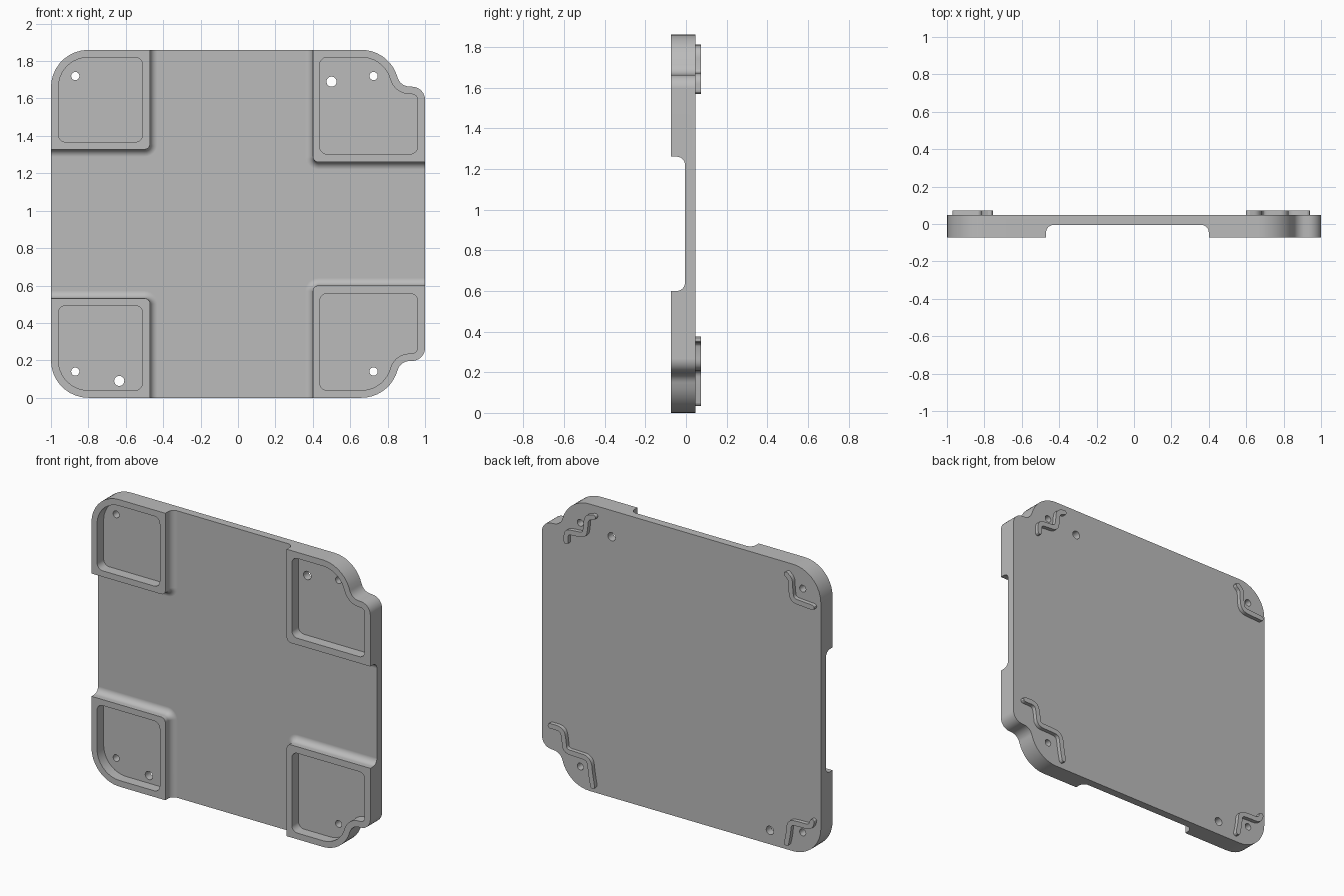
import bpy, bmesh
from math import cos, sin, radians, pi
from mathutils import Vector

if "Cube" in bpy.data.objects:
    bpy.data.objects.remove(bpy.data.objects["Cube"], do_unlink=True)

HEIGHT = 1.86
FRONT, FLOOR, BACK, RIDGE_TOP = -0.073, -0.005, 0.047, 0.073
COVE = 0.04
RIM = 0.04

grey = bpy.data.materials.new("plain grey")
grey.use_nodes = True
grey.diffuse_color = (0.5, 0.5, 0.5, 1)
grey.node_tree.nodes["Principled BSDF"].inputs["Base Color"].default_value = (0.5, 0.5, 0.5, 1)


def arc(cx, cz, r, a0, a1, n=9):
    angles = [radians(a0 + (a1 - a0) * i / n) for i in range(n + 1)]
    return [(cx + r * cos(a), cz + r * sin(a)) for a in angles]


def rounded_rect(x0, z0, x1, z1, r, n=6):
    return (arc(x1 - r, z1 - r, r, 0, 90, n) + arc(x0 + r, z1 - r, r, 90, 180, n)
            + arc(x0 + r, z0 + r, r, 180, 270, n) + arc(x1 - r, z0 + r, r, 270, 360, n))


def flip(points):
    return [(x, HEIGHT - z) for x, z in reversed(points)]


def notched_corner(d):
    # convex shoulder, concave fillet, then the large corner, all inset by d
    return (arc(0.93, 1.593, 0.07 - d, 0, 90)
            + arc(0.917, 1.73, 0.066 + d, 270, 195.2)
            + arc(0.66, 1.66, 0.2 - d, 15.2, 90))


def loft(name, rings):
    """Closed solid through a list of (y, outline) rings."""
    bm = bmesh.new()
    loops = [[bm.verts.new((x, y, z)) for x, z in pts] for y, pts in rings]
    for a, b in zip(loops, loops[1:]):
        for i in range(len(a)):
            j = (i + 1) % len(a)
            bm.faces.new((a[i], a[j], b[j], b[i]))
    bm.faces.new(loops[0])
    bm.faces.new(loops[-1])
    bmesh.ops.recalc_face_normals(bm, faces=bm.faces)
    mesh = bpy.data.meshes.new(name)
    bm.to_mesh(mesh)
    bm.free()
    mesh.materials.append(grey)
    obj = bpy.data.objects.new(name, mesh)
    bpy.context.collection.objects.link(obj)
    return obj


def activate(obj):
    bpy.ops.object.select_all(action="DESELECT")
    obj.select_set(True)
    bpy.context.view_layer.objects.active = obj


def combine(obj, other, operation):
    mod = obj.modifiers.new("cut", "BOOLEAN")
    mod.operation, mod.solver, mod.object = operation, "EXACT", other
    activate(obj)
    bpy.ops.object.modifier_apply(modifier=mod.name)
    bpy.data.objects.remove(other, do_unlink=True)


def smooth(obj):
    activate(obj)
    bpy.ops.object.shade_smooth_by_angle(angle=radians(30))
    mod = obj.modifiers.new("even shading", "WEIGHTED_NORMAL")
    mod.keep_sharp = True


# Oversized slab, trimmed to the outline later
plate = loft("plate", [(y, [(-1.2, -0.4), (1.2, -0.4), (1.2, 2.3), (-1.2, 2.3)])
                       for y in (FLOOR, 0.2)])

# Raised corner pads with a coved foot
for x0, x1, z0 in ((-1.4, -0.47, 1.328), (0.4, 1.4, 1.26)):
    steps = [(FRONT, 0)]
    for i in range(9):
        a = i / 8 * pi / 2
        steps.append((FLOOR - COVE + COVE * sin(a), COVE * (1 - cos(a))))
    steps.append((0.02, COVE))
    for mirrored in (False, True):
        rings = []
        for y, o in steps:
            pts = rounded_rect(x0 - o, z0 - o, x1 + o, 2.5 + o, 0.03 + o)
            rings.append((y, flip(pts) if mirrored else pts))
        combine(plate, loft("pad", rings), "UNION")

# Trim to the outer outline
top = notched_corner(0) + arc(-0.8, 1.66, 0.2, 90, 180)
combine(plate, loft("outline", [(y, top + flip(top)) for y in (-0.2, BACK)]), "INTERSECT")

# Pockets in the pads
r = 0.04
left_pocket = (arc(-0.8, 1.66, 0.2 - RIM, 90, 180) + arc(-0.96 + r, 1.367 + r, r, 180, 270)
               + arc(-0.51 - r, 1.367 + r, r, 270, 360) + arc(-0.51 - r, 1.82 - r, r, 0, 90))
right_pocket = (notched_corner(RIM) + arc(0.437 + r, 1.82 - r, r, 90, 180)
                + arc(0.437 + r, 1.303 + r, r, 180, 270) + arc(0.96 - r, 1.303 + r, r, 270, 360))
for pocket in (left_pocket, right_pocket):
    for pts in (pocket, flip(pocket)):
        # drop repeated points where arcs touch
        pts = [p for i, p in enumerate(pts) if (Vector(p) - Vector(pts[i - 1])).length > 1e-4]
        combine(plate, loft("pocket", [(y, pts) for y in (-0.2, FLOOR)]), "DIFFERENCE")

# Through holes
small, large = 0.022, 0.027
for x, z, radius in ((-0.87, 1.72, small), (0.725, 1.72, small), (-0.87, 0.14, small),
                     (0.725, 0.14, small), (0.5, 1.69, large), (-0.635, 0.09, large)):
    circle = arc(x, z, radius, 0, 345, 23)
    combine(plate, loft("hole", [(y, circle) for y in (-0.2, 0.2)]), "DIFFERENCE")
smooth(plate)


def ridge(name, path, half=0.016):
    """Thin wavy rib with rounded bends and ends."""
    pts = [Vector(p) for p in path]
    for _ in range(3):
        cut = [pts[0]]
        for a, b in zip(pts, pts[1:]):
            cut += [a.lerp(b, 0.25), a.lerp(b, 0.75)]
        pts = cut + [pts[-1]]
    left, right = [], []
    for i, p in enumerate(pts):
        t = (pts[min(i + 1, len(pts) - 1)] - pts[max(i - 1, 0)]).normalized()
        n = Vector((-t.y, t.x)) * half
        left.append(tuple(p + n))
        right.append(tuple(p - n))

    def cap(p, q):
        c, v = (Vector(p) + Vector(q)) / 2, (Vector(p) - Vector(q)) / 2
        w = Vector((v.y, -v.x))
        return [tuple(c + v * cos(k * pi / 6) + w * sin(k * pi / 6)) for k in range(1, 6)]

    outline = left + cap(left[-1], right[-1]) + right[::-1] + cap(right[0], left[0])
    smooth(loft(name, [(y, outline) for y in (BACK - 0.01, RIDGE_TOP)]))


# Back ribs around the corner holes
ridge("upper_left_rib", [(0.81, 1.585), (0.81, 1.65), (0.75, 1.655), (0.68, 1.66),
                         (0.67, 1.71), (0.665, 1.78), (0.615, 1.795)])
ridge("lower_left_rib", [(0.925, 0.36), (0.84, 0.36), (0.825, 0.3), (0.82, 0.225),
                         (0.73, 0.225), (0.645, 0.22), (0.635, 0.13), (0.62, 0.05)])
ridge("upper_right_rib", [(-0.77, 1.795), (-0.8, 1.77), (-0.8, 1.71), (-0.81, 1.64),
                          (-0.88, 1.635), (-0.955, 1.63)])
ridge("lower_right_rib", [(-0.77, 0.052), (-0.785, 0.12), (-0.79, 0.195),
                          (-0.86, 0.2), (-0.94, 0.2), (-0.955, 0.24)])
